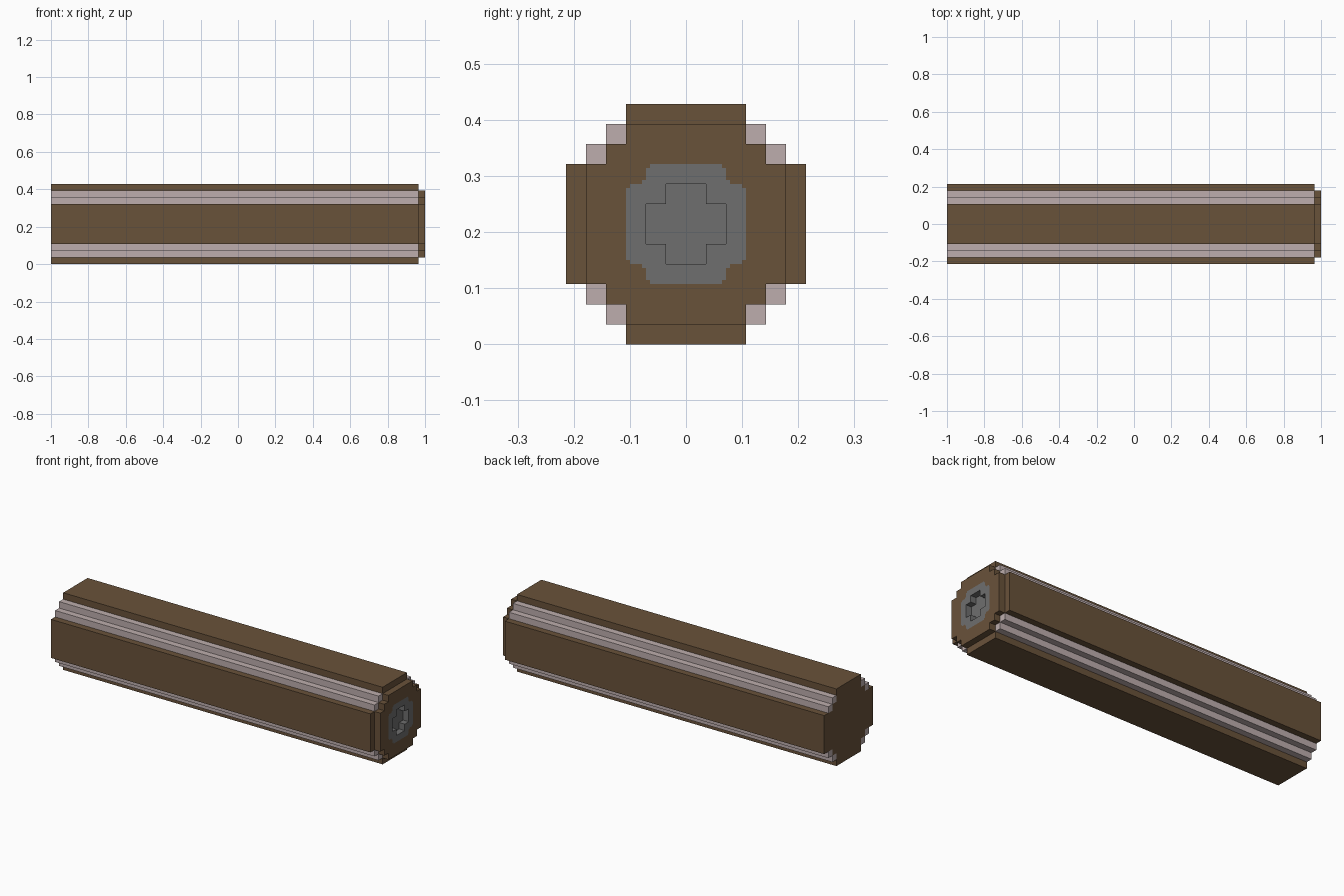
import bpy
from mathutils import Matrix

if "Cube" in bpy.data.objects:
    bpy.data.objects.remove(bpy.data.objects["Cube"])

U = 1 / 28                      # one voxel
ZC = 6 * U                      # axis height


def material(name, rgb):
    m = bpy.data.materials.new(name)
    lin = [((c / 255 + 0.055) / 1.055) ** 2.4 for c in rgb]
    m.diffuse_color = (*lin, 1)
    m.use_nodes = True
    m.node_tree.nodes["Principled BSDF"].inputs["Base Color"].default_value = m.diffuse_color
    return m


BROWN = material("brown wood", (105, 82, 58))
PALE = material("pale trim", (189, 174, 173))
GREY = material("grey metal", (110, 110, 110))


def stepped(steps):
    """Closed outline of centred boxes (half width rising, half height falling)."""
    q = []
    for i, (w, h) in enumerate(steps):
        if i:
            q.append((steps[i - 1][0], h))
        q.append((w, h))
    r = q[::-1]
    return (q + [(a, -b) for a, b in r] + [(-a, -b) for a, b in q]
            + [(-a, b) for a, b in r])


def prism(name, outlines, x0, x1, mat):
    """Extrude outlines (first outer, then holes) along x, units in voxels."""
    cu = bpy.data.curves.new(name + "_profile", 'CURVE')
    cu.dimensions = '2D'
    cu.fill_mode = 'BOTH'
    cu.extrude = (x1 - x0) * U / 2
    for pts in outlines:
        sp = cu.splines.new('POLY')
        sp.points.add(len(pts) - 1)
        for p, (a, b) in zip(sp.points, pts):
            p.co = (a * U, b * U, 0, 1)
        sp.use_cyclic_u = True
    tmp = bpy.data.objects.new(name + "_tmp", cu)
    bpy.context.scene.collection.objects.link(tmp)
    dg = bpy.context.evaluated_depsgraph_get()
    me = bpy.data.meshes.new_from_object(tmp.evaluated_get(dg))
    bpy.data.objects.remove(tmp)
    # profile x -> y, profile y -> z, extrusion -> x
    me.transform(Matrix(((0, 0, 1, (x0 + x1) * U / 2), (1, 0, 0, 0),
                         (0, 1, 0, ZC), (0, 0, 0, 1))))
    me.materials.clear()
    me.materials.append(mat)
    for p in me.polygons:
        p.material_index = 0
        p.use_smooth = False
    me.name = name
    ob = bpy.data.objects.new(name, me)
    bpy.context.scene.collection.objects.link(ob)
    return ob


ring = stepped([(1.8, 3), (2, 2.8), (2.2, 2.2), (2.8, 2), (3, 1.8)])
bore = stepped([(1, 2), (2, 1)])

# main barrel and the narrower end cap
prism("barrel", [stepped([(3, 6), (4, 4), (6, 3)])], -28, 27, BROWN)
prism("end_cap", [stepped([(3, 5), (4, 4), (5, 3)]), ring], 27, 28, BROWN)

# metal muzzle ring with a cross-shaped recess
prism("muzzle_ring", [ring, bore], 27, 28, GREY)
prism("recess_floor", [bore], 27, 27.05, GREY)

# two pale strips in each of the four corners
for sy in (-1, 1):
    for sz in (-1, 1):
        for a, b in ((3, 4), (4, 3)):
            sq = [(sy * (a + i), sz * (b + j))
                  for i, j in ((0, 0), (1, 0), (1, 1), (0, 1))]
            prism("corner_strip", [sq], -28, 27, PALE)
